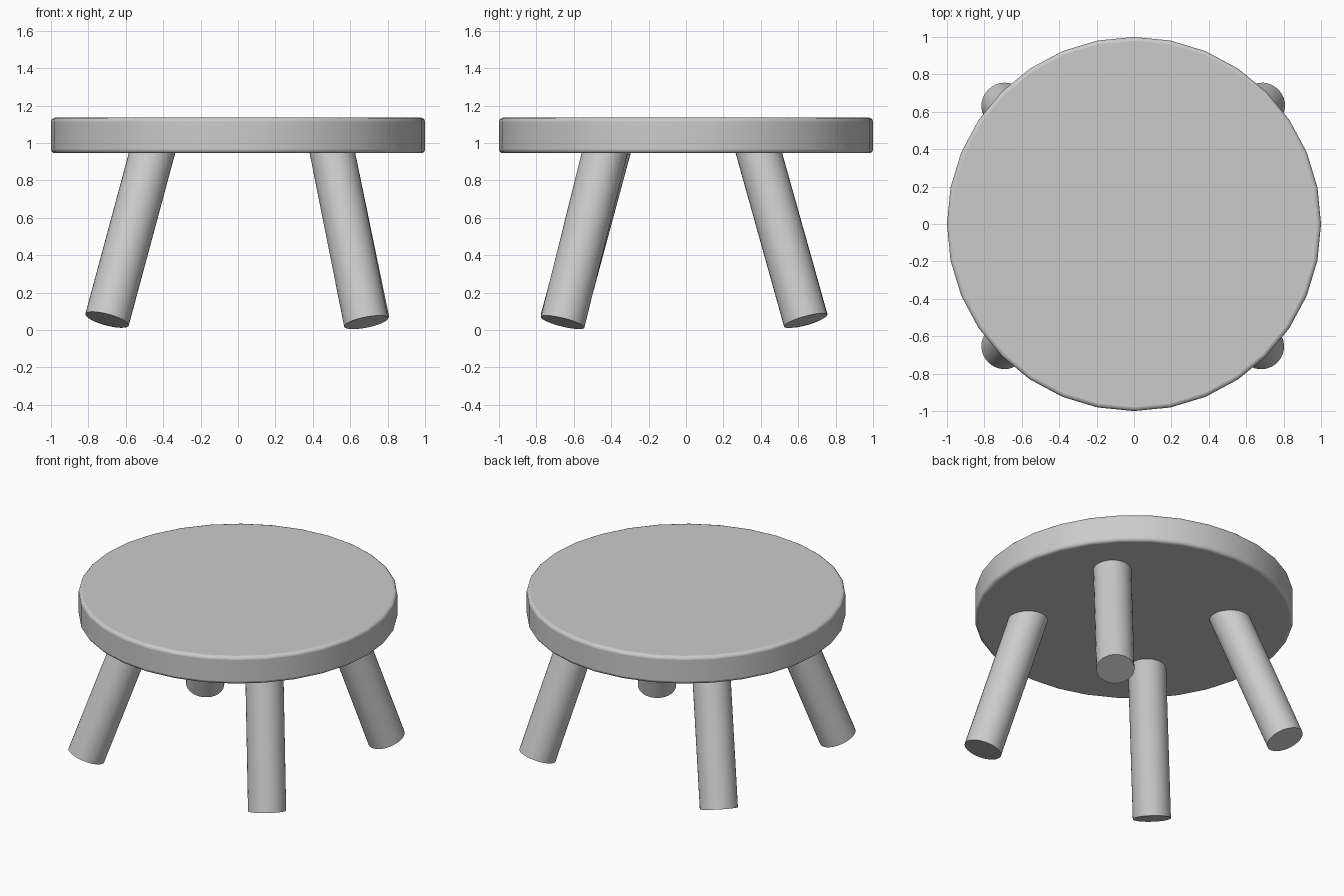
import bpy
from mathutils import Vector

if "Cube" in bpy.data.objects:
    bpy.data.objects.remove(bpy.data.objects["Cube"])


def smooth(obj):
    bpy.ops.object.select_all(action='DESELECT')
    obj.select_set(True)
    bpy.context.view_layer.objects.active = obj
    bpy.ops.object.shade_smooth_by_angle()


# Round seat with softly rounded rims
bpy.ops.mesh.primitive_cylinder_add(vertices=32, radius=1, depth=0.19, location=(0, 0, 1.04))
seat = bpy.context.object
seat.name = "seat"
bevel = seat.modifiers.new("rounded_rim", 'BEVEL')
bevel.width = 0.02
bevel.segments = 3
bevel.limit_method = 'ANGLE'
bevel.angle_limit = 0.8
smooth(seat)


# Splayed round leg from the foot centre through a point at the seat underside
def add_leg(name, foot, top):
    foot, top = Vector(foot), Vector(top)
    top += (top - foot) * 0.06   # run into the seat
    axis = top - foot
    bpy.ops.mesh.primitive_cylinder_add(vertices=32, radius=0.12, depth=axis.length,
                                        location=(foot + top) / 2)
    leg = bpy.context.object
    leg.name = name
    leg.rotation_euler = axis.to_track_quat('Z', 'Y').to_euler()
    smooth(leg)


# Each leg leans slightly differently, as on a hand-made stool
UNDER = 0.945
add_leg("front_left_leg", (-0.70, -0.66, 0.055), (-0.46, -0.42, UNDER))
add_leg("front_right_leg", (0.685, -0.66, 0.041), (0.505, -0.435, UNDER))
add_leg("back_right_leg", (0.69, 0.64, 0.05), (0.505, 0.39, UNDER))
add_leg("back_left_leg", (-0.70, 0.64, 0.055), (-0.46, 0.39, UNDER))
